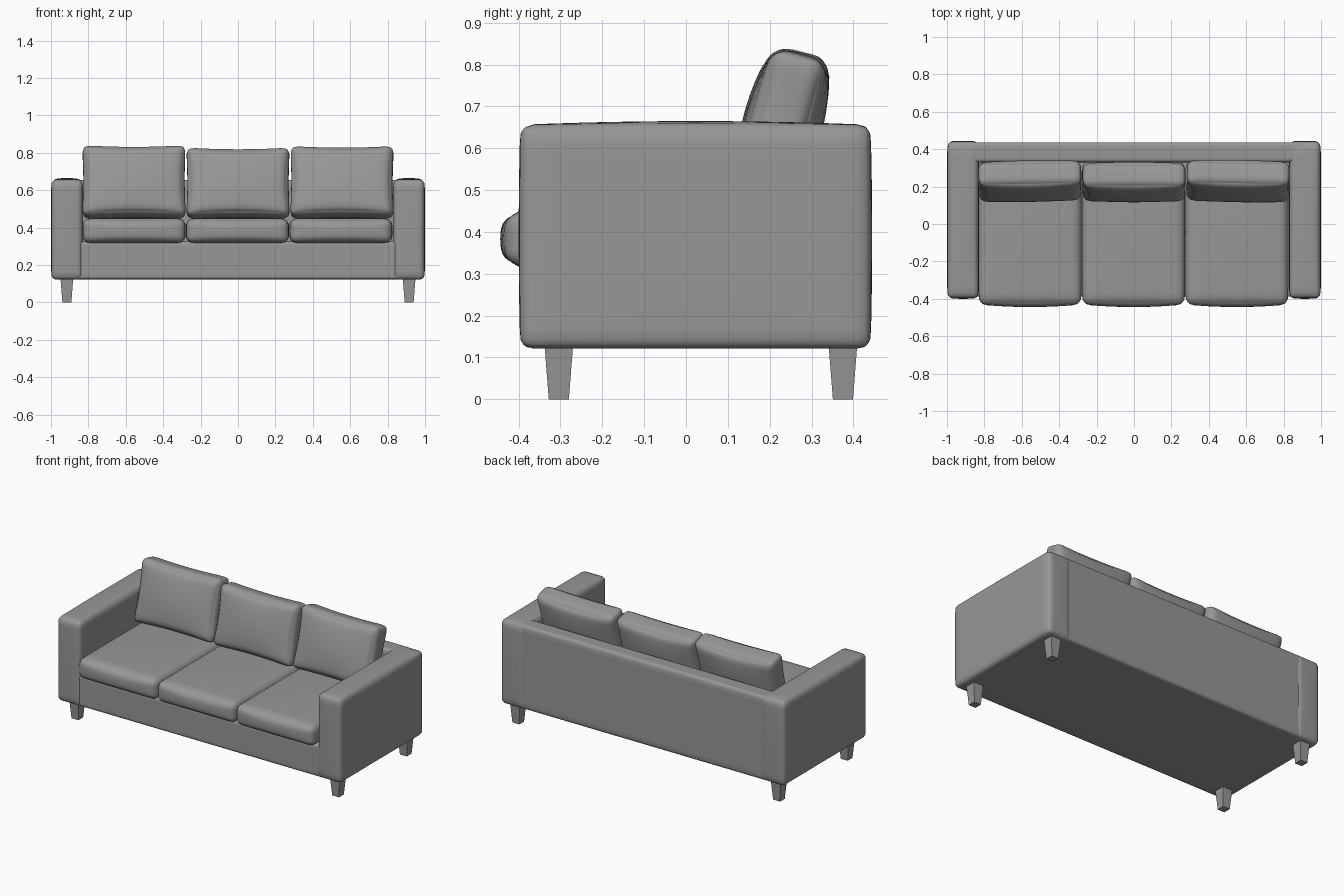
import bpy, bmesh
from math import sin, pi, radians
from mathutils import Vector

if "Cube" in bpy.data.objects:
    bpy.data.objects.remove(bpy.data.objects["Cube"])

# Dark grey upholstery
grey = bpy.data.materials.new("dark_grey")
grey.diffuse_color = (0.31, 0.31, 0.31, 1)
grey.use_nodes = True
grey.node_tree.nodes["Principled BSDF"].inputs["Base Color"].default_value = grey.diffuse_color


def add(name, bm, location, tilt=(0, 0, 0), smooth=True):
    mesh = bpy.data.meshes.new(name)
    bm.to_mesh(mesh)
    bm.free()
    if smooth:
        mesh.shade_smooth()
    mesh.materials.append(grey)
    ob = bpy.data.objects.new(name, mesh)
    ob.location = location
    ob.rotation_euler = [radians(a) for a in tilt]
    bpy.context.collection.objects.link(ob)


def soft_box(name, lo, hi, r, bulge=(0, 0, 0), ears=0.0, tilt=(0, 0, 0), flat_bottom=False, cuts=15):
    """Rounded box between lo and hi; faces swell by bulge, ears pull the x/z edges in at mid-span."""
    lo, hi = Vector(lo), Vector(hi)
    half = (hi - lo) / 2
    bm = bmesh.new()
    bmesh.ops.create_cube(bm, size=2)
    bmesh.ops.subdivide_edges(bm, edges=bm.edges[:], cuts=cuts, use_grid_fill=True)
    for v in bm.verts:
        u = Vector([sin(c * pi / 2) for c in v.co])
        p = Vector([u[i] * half[i] for i in range(3)])
        core = Vector([max(-(half[i] - r), min(half[i] - r, p[i])) for i in range(3)])
        d = p - core
        p = core + d.normalized() * r
        for i in range(3):
            if i == 2 and flat_bottom and u.z < 0:
                continue
            a, b = u[(i + 1) % 3], u[(i + 2) % 3]
            p[i] += bulge[i] * u[i] * (1 - a * a) * (1 - b * b)
        p.x -= ears * u.x ** 3 * (1 - u.z ** 2)
        p.z -= ears * u.z ** 3 * (1 - u.x ** 2)
        v.co = p
    add(name, bm, (lo + hi) / 2, tilt)


def leg(name, x, y):
    """Square leg tapering towards the floor."""
    bm = bmesh.new()
    bmesh.ops.create_cube(bm, size=1)
    for v in bm.verts:
        w = 0.07 if v.co.z > 0 else 0.048
        v.co = (v.co.x * w, v.co.y * w, 0.14 if v.co.z > 0 else 0)
    add(name, bm, (x, y, 0), smooth=False)


# Frame: base and back panel
soft_box("base", (-0.9, -0.388, 0.123), (0.9, 0.42, 0.325), 0.015)
soft_box("back_panel", (-0.92, 0.33, 0.123), (0.92, 0.437, 0.655), 0.02)

# Arms and legs, mirrored left and right
for side, s in (("left", -1), ("right", 1)):
    x0, x1 = sorted((s * 0.83, s * 0.998))
    soft_box(side + "_arm", (x0, -0.396, 0.121), (x1, 0.441, 0.656), 0.03,
             (0.002, 0.004, 0.009), flat_bottom=True)
    leg(side + "_front_leg", s * 0.915, -0.304)
    leg(side + "_back_leg", s * 0.915, 0.375)

# Seat cushions and leaning back cushions
leans = ((-14, 0, 1), (-13, 0, 0), (-15, 0, -1))
tops = (0.838, 0.825, 0.834)
for i, part in enumerate(("left", "middle", "right")):
    x = (i - 1) * 0.553 - 0.003
    soft_box(part + "_seat_cushion", (x - 0.274, -0.43, 0.317), (x + 0.274, 0.335, 0.449),
             0.04, (0.002, 0.014, 0.008))
    x += 0.003 * i
    y = 0.224 + (0.005 if i != 1 else 0)
    soft_box(part + "_back_cushion", (x - 0.277, y - 0.068, 0.448), (x + 0.277, y + 0.068, tops[i]),
             0.04, (0.006, 0.026, 0.004), 0.012, leans[i])
